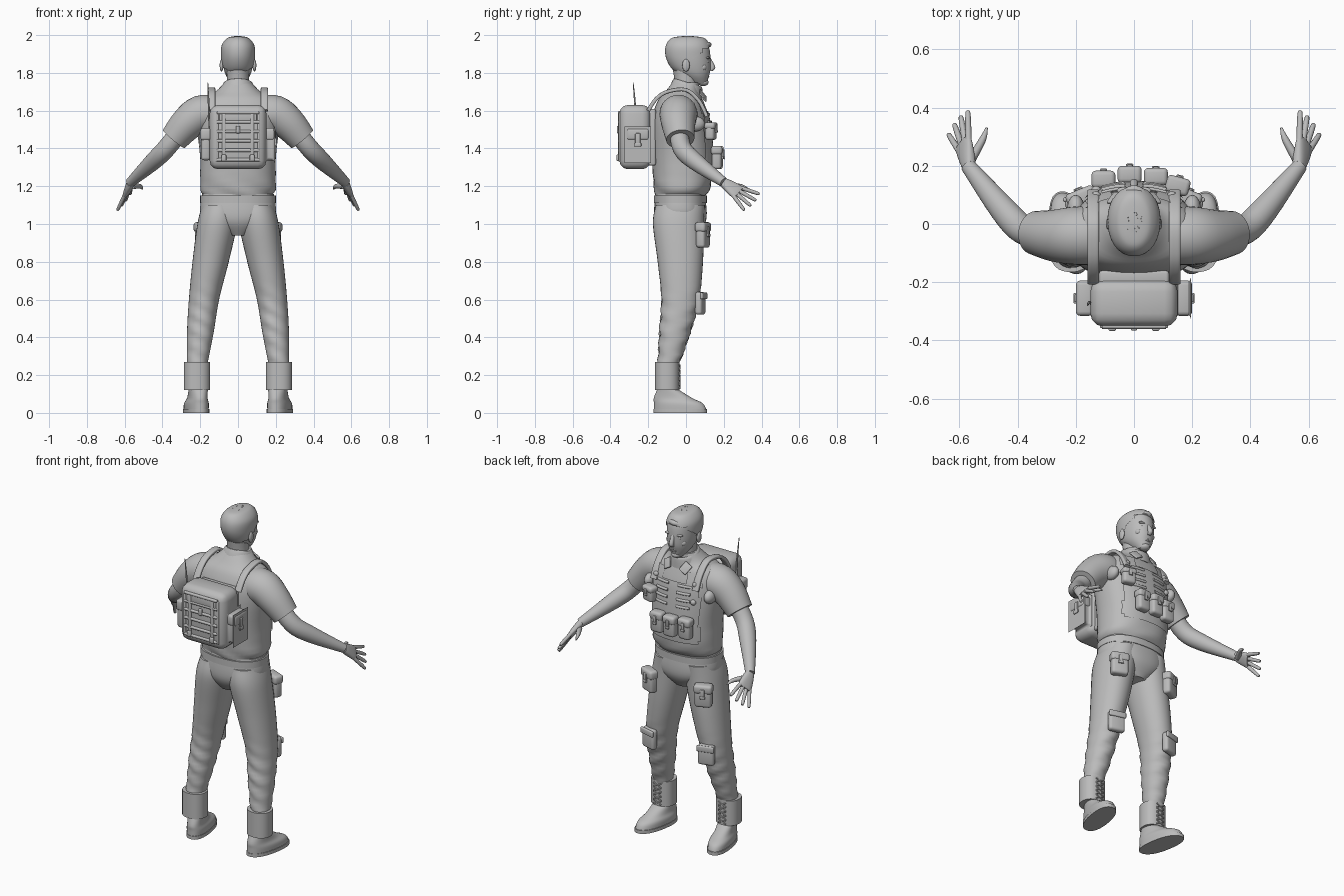
import bpy, bmesh, random
from math import sin, cos, pi, radians
from mathutils import Vector, Matrix

if "Cube" in bpy.data.objects:
    bpy.data.objects.remove(bpy.data.objects["Cube"])
random.seed(4)
SIDES = (-1, 1)
UP = Vector((0, 0, 1))

grey = bpy.data.materials.new("plain_grey")
grey.use_nodes = True
grey.diffuse_color = (.5, .5, .5, 1)
grey.node_tree.nodes["Principled BSDF"].inputs["Base Color"].default_value = grey.diffuse_color


def finish(name, bm):
    bmesh.ops.recalc_face_normals(bm, faces=bm.faces)
    mesh = bpy.data.meshes.new(name)
    bm.to_mesh(mesh)
    bm.free()
    mesh.materials.append(grey)
    ob = bpy.data.objects.new(name, mesh)
    bpy.context.scene.collection.objects.link(ob)
    bpy.ops.object.select_all(action="DESELECT")
    ob.select_set(True)
    bpy.context.view_layer.objects.active = ob
    bpy.ops.object.shade_smooth_by_angle(angle=radians(45))


def spline(rows, steps):
    rows = [Vector(row) for row in rows]
    last = len(rows) - 1
    result = []
    for i in range(last):
        a, b, c, d = (rows[min(max(i + k, 0), last)] for k in (-1, 0, 1, 2))
        for k in range(steps):
            t = k / steps
            result.append(b + (c - a) * (t / 2) + (a * 2 - b * 5 + c * 4 - d) * (t * t / 2)
                          + (b * 3 - a - c * 3 + d) * (t ** 3 / 2))
    return result + [rows[-1]]


def loft(name, rows, sides=32, steps=4, power=2, level=False, ref=UP, grow=0, keep=None, warp=None):
    """Skin ovals given as x, y, z, radius and optional second radius."""
    rows = spline([(*row, row[-1])[:5] for row in rows], steps)
    centres = [Vector(row[:3]) for row in rows]
    bm = bmesh.new()
    rings = []
    for i, row in enumerate(rows):
        u, v = Vector((1, 0, 0)), Vector((0, 1, 0))
        if not level:
            along = (centres[min(i + 1, len(rows) - 1)] - centres[max(i - 1, 0)]).normalized()
            u = along.cross(ref).normalized()
            v = u.cross(along)
        ring = []
        for k in range(sides):
            c, s = cos(2 * pi * k / sides), sin(2 * pi * k / sides)
            fullness = (abs(c) ** power + abs(s) ** power) ** (-1 / power)
            co = centres[i] + (u * c * (row[3] + grow) + v * s * (row[4] + grow)) * fullness
            ring.append(bm.verts.new(warp(co) if warp else co))
        rings.append(ring)
    for low, high in zip(rings, rings[1:]):
        for k in range(sides):
            bm.faces.new((low[k - 1], low[k], high[k], high[k - 1]))
    bm.faces.new(rings[0])
    bm.faces.new(rings[-1])
    if keep:
        unwanted = [face for face in bm.faces if not keep(face.calc_center_median())]
        bmesh.ops.delete(bm, geom=unwanted, context="FACES")
    finish(name, bm)


def column(name, rows, x=0, **options):
    """Loft of level ovals given as z, y, half width and half depth."""
    loft(name, [(x, y, z, wide, deep) for z, y, wide, deep in rows], level=True, **options)


def place(x, y, z, turn=0, axis="Z"):
    return Matrix.Translation((x, y, z)) @ Matrix.Rotation(radians(turn), 4, axis)


def box(name, frame, size, bevel=.01):
    bm = bmesh.new()
    bmesh.ops.create_cube(bm, size=1)
    bm.transform(frame @ Matrix.Diagonal((*size, 1)))
    bmesh.ops.bevel(bm, geom=bm.edges[:], offset=min(bevel, min(size) * .4),
                    segments=3, profile=.5, affect="EDGES")
    finish(name, bm)


def ball(name, location, size):
    bm = bmesh.new()
    bmesh.ops.create_uvsphere(bm, u_segments=20, v_segments=12, radius=1)
    bm.transform(place(*location) @ Matrix.Diagonal((*size, 1)))
    finish(name, bm)


def pouch(name, frame, wide, deep, tall):
    """Pouch with a flap, strap and buckle on its local +y side."""
    box(name, frame, (wide, deep, tall), .015)
    box(name + "_flap", frame @ place(0, 0, tall / 3), (wide * 1.1, deep * 1.2, tall * .4), .015)
    box(name + "_strap", frame @ place(0, deep * .6, tall / 6), (wide / 4, .01, tall * .4))
    box(name + "_buckle", frame @ place(0, deep * .65, 0), (wide / 3, .01, tall / 8))


# Shirt body, bloused above the hem
SHIRT = [(1.15, -.03, .18, .13), (1.2, -.02, .2, .15), (1.35, -.02, .2, .16), (1.55, -.03, .22, .15),
         (1.65, -.03, .2, .12), (1.7, -.02, .12, .09), (1.75, 0, .07, .07)]
FULL = 2.3


def bloused(co):
    amount = .02 * max(0, min(1, (1.3 - co.z) * 9))
    return co + Vector((co.x, co.y, 0)) * amount * sin(co.x * 30 + co.z * 60)


def chest(x, z, out=0):
    """Point on the front of the shirt, moved outward by a distance."""
    low, high = next(pair for pair in zip(SHIRT, SHIRT[1:]) if pair[1][0] >= z)
    row = Vector(low).lerp(Vector(high), (z - low[0]) / (high[0] - low[0]))
    return x, row[1] + row[3] * (1 - abs(x / row[2]) ** FULL) ** (1 / FULL) + out, z


column("shirt", SHIRT, sides=48, power=FULL, warp=bloused)

# Vest front with webbing bars, knobs and pouches
column("vest_front", SHIRT, sides=72, steps=8, power=FULL, grow=.008,
       keep=lambda co: co.y > 0 and abs(co.x) < .16 and 1.24 < co.z < (1.6 if abs(co.x) < .08 else 1.66))
for side in SIDES:
    for i in range(4):
        z = 1.58 - i * .04
        loft("vest_bar", [(*chest(side * x, z, .01), .008) for x in (.03, .07, .11)], sides=12)
    for z in (1.5, 1.6):
        ball("vest_knob", chest(side * .13, z, .015), (.016, .014, .016))
    ball("chest_pad", (side * .2, .05, 1.53), (.03, .05, .04))
for i in SIDES + (0,):
    pouch("belly_pouch", place(*chest(i * .09 - .015, 1.35, .03)), .075, .05, .12)
pouch("chest_pouch", place(*chest(.15, 1.49, .04), -15), .075, .05, .09)

# Pack straps over the shoulders, and the collar
for side in SIDES:
    path = [(-.2, 1.6), (-.16, 1.66), (-.1, 1.7), (0, 1.71), (.07, 1.65), (.11, 1.57)]
    loft("shoulder_strap", [(side * .14, y, z, .02, .01) for y, z in path], power=4)
    box("collar_tip", place(side * .06, .09, 1.68, side * 30, "Y") @ place(0, 0, 0, 35, "X"), (.05, .01, .06))
column("collar", [(1.69, 0, .1, .09), (1.75, .01, .075, .075), (1.74, .01, .06, .06)],
       warp=lambda co: co - UP * co.y * .3)

# Neck, head and face
column("neck", [(1.66, 0, .07, .07), (1.74, 0, .06, .06), (1.82, 0, .06, .07)])
HEAD = [(1.74, .07, .03, .04), (1.78, .05, .06, .07), (1.82, .03, .075, .1), (1.88, .015, .083, .115),
        (1.94, .01, .08, .11), (1.98, .01, .05, .08), (1.99, .01, .01, .02)]
column("head", HEAD, sides=40, power=2.1)
column("nose", [(1.88, .12, .01, .01), (1.83, .14, .014, .015), (1.81, .13, .01, .01)], sides=16)
for name, z in (("upper_lip", 1.79), ("lower_lip", 1.78)):
    ball(name, (0, .11, z), (.022, .014, .006))
ball("chin", (0, .09, 1.75), (.03, .03, .02))
for side in SIDES:
    ball("brow", (side * .035, .115, 1.88), (.024, .012, .007))
    ball("eye", (side * .033, .11, 1.86), (.014, .011, .008))
    ball("cheek", (side * .045, .09, 1.83), (.02, .02, .02))
    ball("ear", (side * .087, 0, 1.84), (.01, .02, .033))

# Cropped hair with a swept fringe and short tufts
column("hair", HEAD, sides=56, steps=8, power=2.1, grow=.007, warp=lambda co: co + UP * .004,
       keep=lambda co: co.z > 1.8 + max(0, co.y + .06) * .75 and (co.z > 1.93 or co.y < .09))
loft("fringe", [(-.06, .08, 1.93, .01), (0, .12, 1.95, .015), (.06, .08, 1.94, .01)], sides=12)
bm = bmesh.new()
for i in range(90):
    angle, reach = random.uniform(0, 2 * pi), random.random() ** .5
    spot = place(.06 * reach * cos(angle), .01 + .09 * reach * sin(angle), 1.99 - .03 * reach ** 3,
                 random.uniform(-50, 50), "X")
    bmesh.ops.create_cone(bm, segments=5, radius1=.006, radius2=.001, depth=.014, cap_ends=True, matrix=spot)
finish("hair_tufts", bm)

for side in SIDES:
    # Arms
    def mirrored(*rows):
        return [(side * row[0], *row[1:]) for row in rows]

    loft("sleeve", mirrored((.13, -.04, 1.58, .1), (.2, -.04, 1.58, .1), (.27, -.04, 1.53, .09),
                            (.34, -.03, 1.45, .075)))
    loft("arm", mirrored((.3, -.04, 1.5, .05), (.38, -.02, 1.4, .05), (.45, .05, 1.33, .046),
                         (.57, .2, 1.22, .026)))

    # Hands, with fingers fanned across the palm
    ahead = Vector((side * .2, .8, -.56)).normalized()
    across = Vector((side * .5, -.6, -.64)).normalized()
    wrist = Vector((side * .567, .2, 1.22))
    palm = [(0, .026, .02), (.03, .034, .02), (.08, .043, .016), (.1, .04, .012)]
    loft("palm", [(*(wrist + ahead * reach), wide, thick) for reach, wide, thick in palm],
         ref=across.cross(ahead), power=2.5)
    for i in (-1.5, -.5, .5, 1.5):
        base = wrist + ahead * .08 + across * i * .02
        tip = wrist + ahead * (.2 - .01 * abs(i)) + across * i * .045
        loft("finger", [(*base.lerp(tip, t), r) for t, r in ((0, .011), (.9, .009), (1, .002))], sides=12)
    loft("thumb", mirrored((.56, .22, 1.2, .016), (.52, .29, 1.2, .012), (.506, .33, 1.185, .004)), sides=12)

    # Trouser legs, creased below the knee
    def creased(co):
        return co + Vector((0, .006, 0)) * sin(co.z * 75 + co.x * 40) * max(0, min(1, (.7 - co.z) * 5))

    loft("trouser_leg", mirrored((.1, -.03, 1.1, .09, .13), (.11, -.04, 1, .105, .135), (.145, -.03, .8, .096, .12),
                                 (.18, -.03, .6, .08, .1), (.2, -.06, .42, .07, .08), (.22, -.1, .22, .05)),
         steps=8, level=True, power=2.1, warp=creased)
    pouch("thigh_pouch", place(side * .18, .09, .94, side * -22), .095, .05, .13)
    knee = place(side * .19, .075, .58, side * -15)
    box("knee_pad", knee, (.095, .04, .12), .015)
    box("knee_pad_rim", knee @ place(0, .02, .04), (.1, .015, .035))

    # Boots, toes turned slightly out
    def splayed(co):
        return co + Vector((side * .17 * (co.y + .1), 0, 0))

    column("boot_cuff", [(z, -.1, .07, .065) for z in (.12, .27)], side * .217, power=FULL)
    column("boot_foot", [(.01, -.03, .06, .14), (.05, -.04, .06, .13), (.08, -.07, .05, .1), (.13, -.1, .05, .05)],
           side * .21, power=FULL, warp=splayed)
    column("boot_sole", [(z, -.03, .064, .142) for z in (0, .02)], side * .21, power=FULL, warp=splayed)
    for i in range(5):
        for lean in SIDES:
            box("boot_lace", place(side * .217, -.035, .14 + i * .026, lean * 25, "Y"), (.055, .01, .007))

# Trouser seat and waistband
column("trouser_seat", [(.94, -.03, .06, .09), (1, -.03, .16, .13), (1.06, -.03, .2, .14), (1.16, -.03, .19, .13)],
       sides=48, power=FULL)
column("waistband", [(z, -.03, .2, .14) for z in (1.11, 1.15)], sides=48, power=FULL)

# Backpack with side pouches, frame and antenna
box("backpack", place(0, -.27, 1.46), (.3, .165, .34), .045)
box("back_panel", place(0, -.185, 1.46), (.24, .05, .3))
for side in SIDES:
    pouch("pack_side_pouch", place(side * .17, -.255, 1.42, side * -90), .11, .05, .165)
    box("pack_rail", place(side * .11, -.35, 1.46), (.015, .015, .26))
    box("pack_strap", place(side * .075, -.355, 1.46), (.02, .012, .25))
    box("pack_buckle", place(side * .075, -.36, 1.35), (.026, .015, .035))
for i in range(6):
    loft("pack_bar", [(side * .11, -.352, 1.34 + i * .05, .009) for side in SIDES], sides=12)
box("pack_lid", place(0, -.35, 1.565), (.2, .015, .05))
box("pack_clasp", place(0, -.36, 1.5), (.022, .012, .04))
loft("antenna", [(-.15, -.27, 1.5, .006), (-.155, -.27, 1.63, .005), (-.16, -.28, 1.75, .002)], sides=8, level=True)
